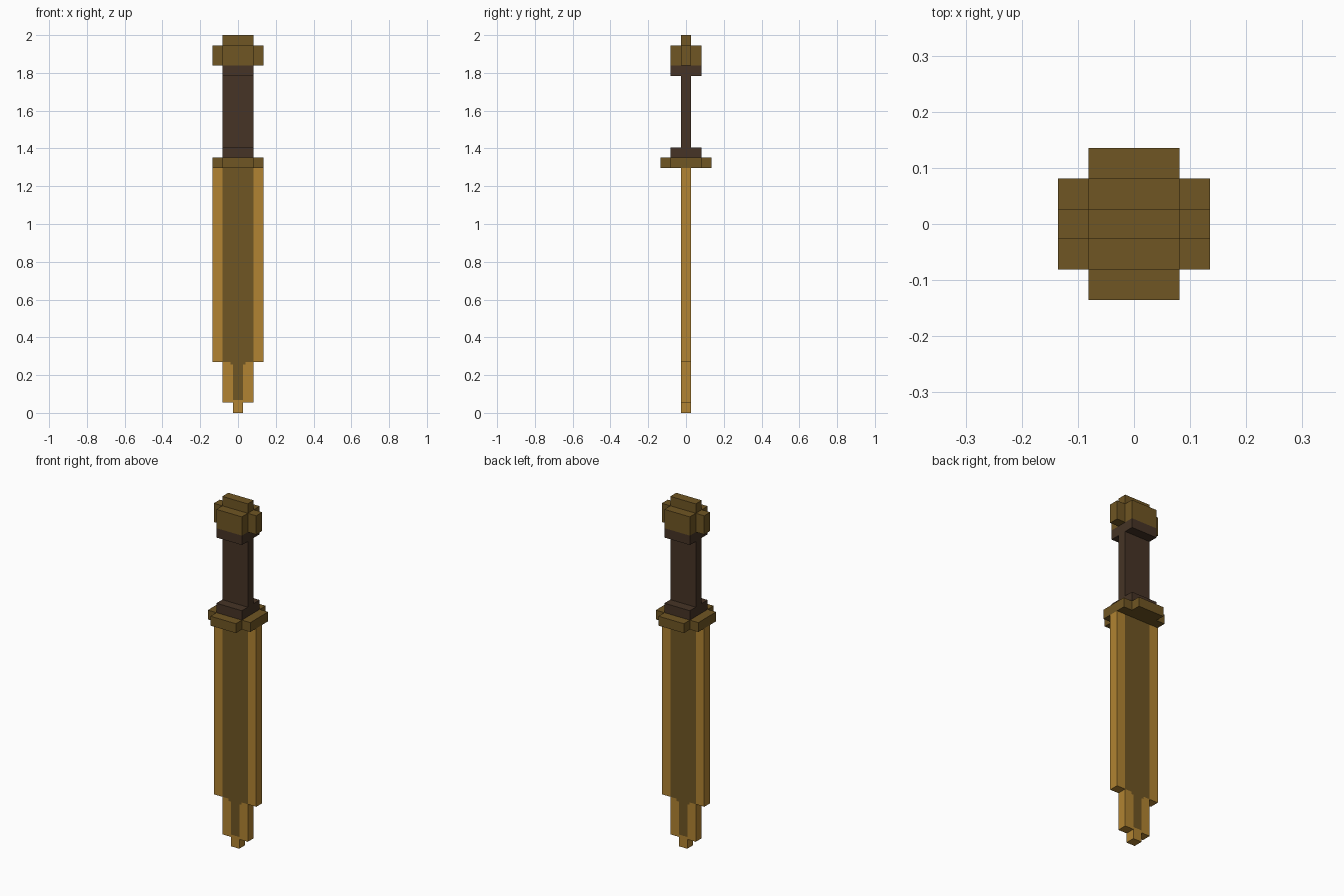
import bpy, bmesh

cube = bpy.data.objects.get("Cube")
if cube:
    bpy.data.objects.remove(cube, do_unlink=True)

U = 2 / 37  # one block; all sizes below are in blocks


def material(name, rgb):
    m = bpy.data.materials.new(name)
    m.use_nodes = True
    m.diffuse_color = (*rgb, 1)
    bsdf = m.node_tree.nodes["Principled BSDF"]
    bsdf.inputs["Base Color"].default_value = (*rgb, 1)
    bsdf.inputs["Roughness"].default_value = 0.8
    return m


GOLD = material("gold", (0.445, 0.231, 0.032))
BRONZE = material("dark bronze", (0.162, 0.093, 0.017))
LEATHER = material("brown leather", (0.061, 0.034, 0.019))


def prism(name, outline, axis, lo, hi, mat):
    """Extrude a flat outline along an axis; the outline uses the other two axes in order."""
    bm = bmesh.new()
    verts = []
    for p in outline:
        co = list(p)
        co.insert("xyz".index(axis), lo)
        verts.append(bm.verts.new([c * U for c in co]))
    face = bm.faces.new(verts)
    new = bmesh.ops.extrude_face_region(bm, geom=[face])["geom"]
    step = [0, 0, 0]
    step["xyz".index(axis)] = (hi - lo) * U
    bmesh.ops.translate(bm, vec=step, verts=[v for v in new if isinstance(v, bmesh.types.BMVert)])
    bmesh.ops.recalc_face_normals(bm, faces=bm.faces)
    mesh = bpy.data.meshes.new(name)
    bm.to_mesh(mesh)
    bm.free()
    mesh.materials.append(mat)
    ob = bpy.data.objects.new(name, mesh)
    bpy.context.collection.objects.link(ob)
    return ob


def rect(a, b, c, d):
    return [(a, c), (b, c), (b, d), (a, d)]


def mirrored(half):
    """Close a right-hand outline with its mirror image."""
    return half + [(-a, b) for a, b in reversed(half)]


def plus(a, b, c, d):
    """Plus-shaped plan: an a-by-b bar crossed by a c-by-d bar (half sizes, a > c, d > b)."""
    return mirrored([(c, -d), (c, -b), (a, -b), (a, b), (c, b), (c, d)])


# Blade: dark centre with a stepped taper, gold edges and tip
taper = [(0.5, 1.25), (0.5, 4.75), (0.75, 4.75), (0.75, 5)]
prism("blade_centre", mirrored(taper + [(1.5, 5), (1.5, 24)]), "y", -0.5, 0.5, BRONZE)
prism("blade_tip", rect(-0.5, 0.5, 0, 1.25), "y", -0.5, 0.5, GOLD)
lower = [(0.5, 1), (1.5, 1), (1.5, 5), (0.75, 5), (0.75, 4.75), (0.5, 4.75)]
for side, s in (("left", 1), ("right", -1)):
    prism(f"blade_edge_{side}", [(s * x, z) for x, z in rect(1.5, 2.5, 5, 24)], "y", -0.5, 0.5, GOLD)
    prism(f"blade_lower_edge_{side}", [(s * x, z) for x, z in lower], "y", -0.5, 0.5, GOLD)

# Guard
prism("guard", plus(2.5, 1.5, 1.5, 2.5), "z", 24, 25, BRONZE)

# Grip: narrow bar with a wider collar at each end
grip = [(1.5, 25), (1.5, 26), (0.5, 26), (0.5, 33), (1.5, 33), (1.5, 34)]
prism("grip", mirrored(grip), "x", -1.5, 1.5, LEATHER)

# Pommel and its cap
prism("pommel", plus(2.5, 0.5, 1.5, 1.5), "z", 34, 36, BRONZE)
prism("pommel_cap", rect(-1.5, 1.5, -0.5, 0.5), "z", 36, 37, BRONZE)
